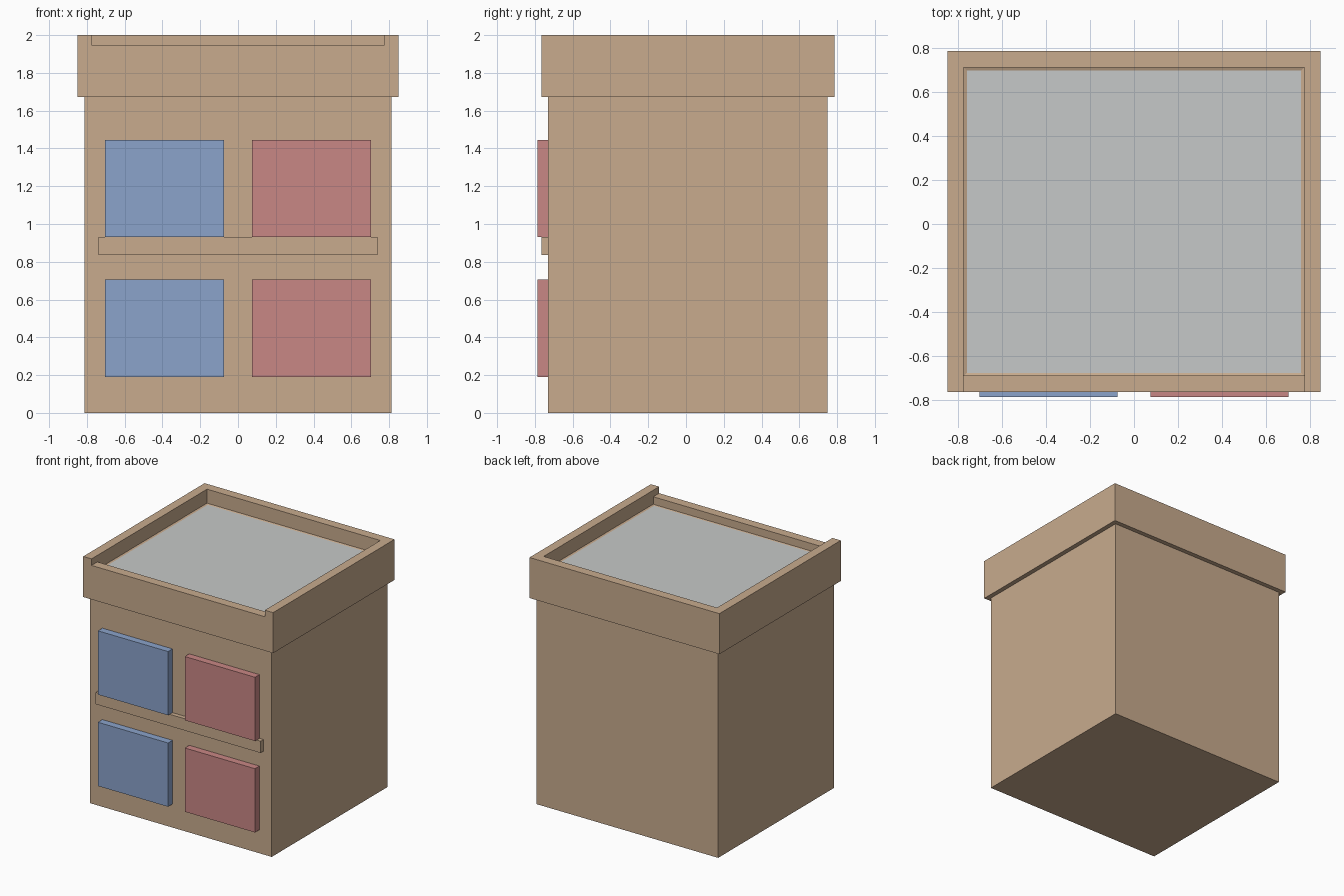
import bpy, bmesh
from mathutils import Vector

if "Cube" in bpy.data.objects:
    bpy.data.objects.remove(bpy.data.objects["Cube"])


def material(name, rgb):
    m = bpy.data.materials.new(name)
    m.diffuse_color = (*rgb, 1.0)
    m.use_nodes = True
    m.node_tree.nodes["Principled BSDF"].inputs["Base Color"].default_value = m.diffuse_color
    return m


TAN = material("tan brick", (0.578, 0.407, 0.270))
BLUE = material("blue window", (0.258, 0.366, 0.597))
RED = material("red window", (0.584, 0.242, 0.235))
GREY = material("grey roof", (0.565, 0.584, 0.578))


def box(name, x, y, z, mat):
    """Axis-aligned box from (min, max) ranges."""
    bm = bmesh.new()
    bmesh.ops.create_cube(bm, size=1)
    lo, hi = Vector((x[0], y[0], z[0])), Vector((x[1], y[1], z[1]))
    for v in bm.verts:
        v.co = (lo + hi) / 2 + v.co * (hi - lo)
    me = bpy.data.meshes.new(name)
    me.materials.append(mat)
    ob = bpy.data.objects.new(name, me)
    bpy.context.collection.objects.link(ob)
    bm.to_mesh(me)
    bm.free()
    return ob


# Main body, with its top sunk inside the wall ring to hold the roof
body = box("body", (-0.813, 0.813), (-0.73, 0.75), (0, 1.90), TAN)
bm = bmesh.new()
bm.from_mesh(body.data)
bm.faces.ensure_lookup_table()
top = max(bm.faces, key=lambda f: f.calc_center_median().z)
bmesh.ops.inset_region(bm, faces=[top], thickness=0.073)
bmesh.ops.translate(bm, verts=top.verts, vec=(0, 0, -0.018))
# Roof surface is the sunk face
body.data.materials.append(GREY)
top.material_index = 1
bm.to_mesh(body.data)
bm.free()

# Overhanging parapet: one ring whose front span is lower than the corners
X, XI, Y0, Y1, T = 0.85, 0.776, -0.765, 0.787, 0.075
Z0 = 1.672
for side, s in (("left", -1), ("right", 1)):
    box(side + "_parapet", sorted((s * XI, s * X)), (Y0, Y1), (Z0, 2.0), TAN)
box("back_parapet", (-XI, XI), (Y1 - T, Y1), (Z0, 2.0), TAN)
box("front_parapet", (-XI, XI), (Y0, Y0 + T), (Z0, 1.947), TAN)

# Ledge between the floors
box("floor_ledge", (-0.738, 0.738), (-0.766, -0.72), (0.835, 0.93), TAN)

# Two rows of windows, blue on the left and red on the right
for row, z in (("lower", 0.19), ("upper", 0.93)):
    for side, s, mat in (("left", -1, BLUE), ("right", 1, RED)):
        box(f"{row}_{side}_window", sorted((s * 0.075, s * 0.703)),
            (-0.787, -0.72), (z, z + 0.516), mat)
